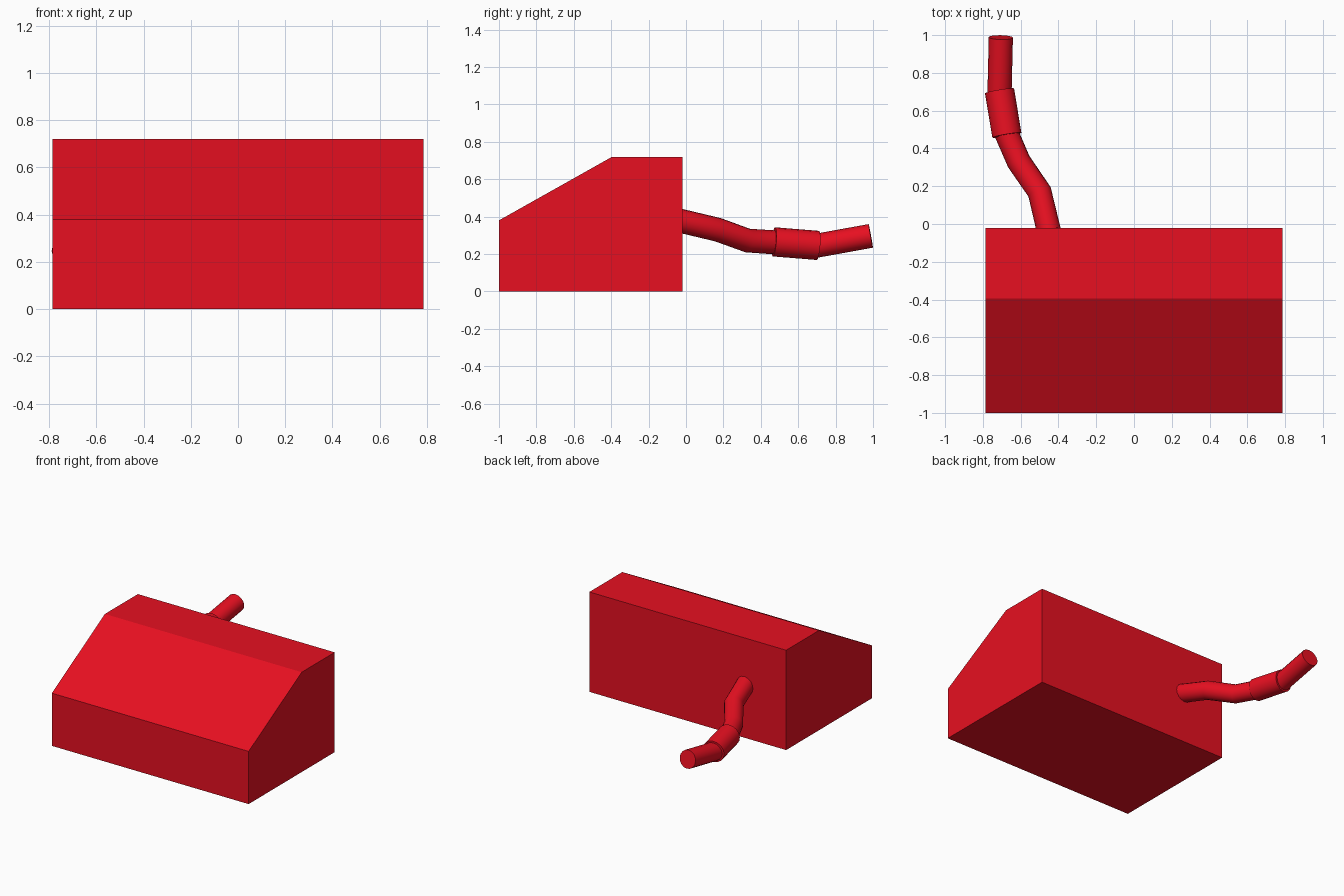
import bpy
import bmesh

if "Cube" in bpy.data.objects:
    bpy.data.objects.remove(bpy.data.objects["Cube"])

red = bpy.data.materials.new("red")
red.diffuse_color = (0.8, 0.005, 0.015, 1)
red.use_nodes = True
red.node_tree.nodes["Principled BSDF"].inputs["Base Color"].default_value = red.diffuse_color


# Wedge-topped body: side profile (y, z) extruded across x
def extruded_profile(name, profile, half_width):
    bm = bmesh.new()
    face = bm.faces.new([bm.verts.new((-half_width, y, z)) for y, z in profile])
    side = bmesh.ops.extrude_face_region(bm, geom=[face])["geom"]
    verts = [g for g in side if isinstance(g, bmesh.types.BMVert)]
    bmesh.ops.translate(bm, verts=verts, vec=(2 * half_width, 0, 0))
    bmesh.ops.recalc_face_normals(bm, faces=bm.faces)
    mesh = bpy.data.meshes.new(name)
    bm.to_mesh(mesh)
    bm.free()
    mesh.materials.append(red)
    obj = bpy.data.objects.new(name, mesh)
    bpy.context.collection.objects.link(obj)


# Round tube swept along a bent path, turned into a mesh
def tube(name, path, radius):
    curve = bpy.data.curves.new(name, "CURVE")
    curve.dimensions = "3D"
    curve.bevel_depth = radius
    curve.bevel_resolution = 6
    curve.use_fill_caps = True
    spline = curve.splines.new("POLY")
    spline.points.add(len(path) - 1)
    for point, co in zip(spline.points, path):
        point.co = (*co, 1)
    curve.materials.append(red)
    obj = bpy.data.objects.new(name, curve)
    bpy.context.collection.objects.link(obj)
    bpy.ops.object.select_all(action="DESELECT")
    obj.select_set(True)
    bpy.context.view_layer.objects.active = obj
    bpy.ops.object.convert(target="MESH")
    bpy.ops.object.shade_smooth_by_angle()


extruded_profile("body", [(-1, 0), (-0.02, 0), (-0.02, 0.72), (-0.395, 0.72), (-1, 0.38)], 0.785)

# Hose from the back wall, with a thicker sleeve and a straight nozzle
tube("hose", [(-0.45, -0.04, 0.38), (-0.50, 0.17, 0.33), (-0.61, 0.33, 0.272),
              (-0.675, 0.48, 0.262)], 0.064)
tube("hose_sleeve", [(-0.673, 0.47, 0.265), (-0.712, 0.705, 0.246)], 0.078)
tube("hose_nozzle", [(-0.712, 0.69, 0.243), (-0.705, 0.988, 0.297)], 0.064)
